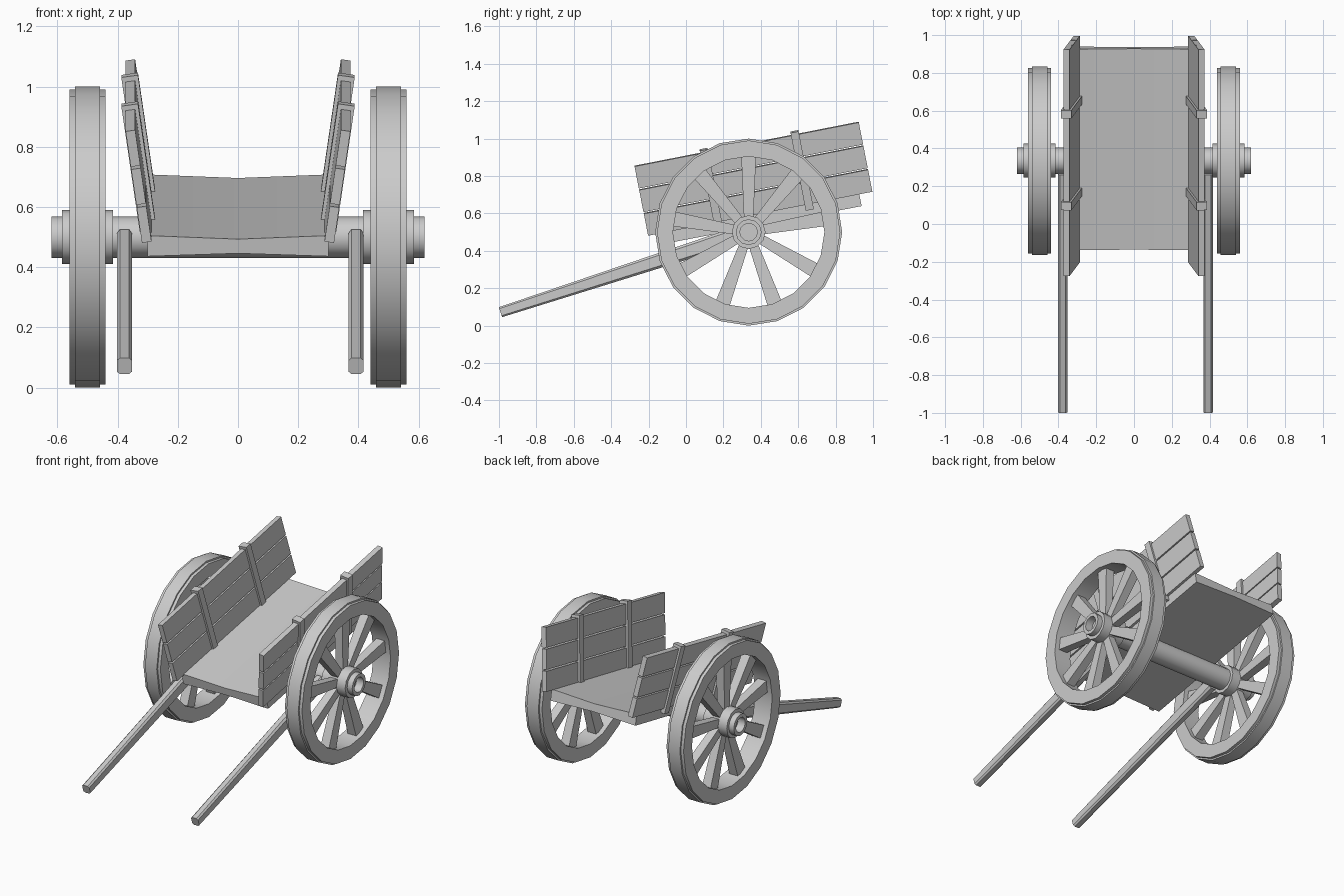
import bpy, bmesh
from math import sin, cos, pi, radians
from mathutils import Vector as V

if "Cube" in bpy.data.objects:
    bpy.data.objects.remove(bpy.data.objects["Cube"])

HUB_Y, HUB_Z = 0.335, 0.5


def finish(name, bm):
    bmesh.ops.remove_doubles(bm, verts=bm.verts, dist=1e-5)
    bmesh.ops.recalc_face_normals(bm, faces=bm.faces)
    me = bpy.data.meshes.new(name)
    bm.to_mesh(me)
    bm.free()
    ob = bpy.data.objects.new(name, me)
    bpy.context.collection.objects.link(ob)
    bpy.ops.object.select_all(action='DESELECT')
    ob.select_set(True)
    bpy.context.view_layer.objects.active = ob
    bpy.ops.object.shade_smooth_by_angle(angle=radians(32))
    return ob


def add_loft(bm, a, b):
    """Capped solid between two matching outlines."""
    va, vb = [bm.verts.new(p) for p in a], [bm.verts.new(p) for p in b]
    n = len(va)
    bm.faces.new(va)
    bm.faces.new(vb)
    for i in range(n):
        j = (i + 1) % n
        bm.faces.new((va[i], va[j], vb[j], vb[i]))


def loft(name, a, b):
    bm = bmesh.new()
    add_loft(bm, a, b)
    return finish(name, bm)


def lathe(name, profile, sides, cx=0.0):
    """Spin a closed (x, radius) outline about the axle line."""
    bm = bmesh.new()
    rings = []
    for k in range(sides):
        t = 2 * pi * k / sides
        rings.append([bm.verts.new((cx + x, HUB_Y + r * sin(t), HUB_Z + r * cos(t)))
                      for x, r in profile])
    n = len(profile)
    for k in range(sides):
        p, q = rings[k], rings[(k + 1) % sides]
        for i in range(n):
            j = (i + 1) % n
            bm.faces.new((p[i], p[j], q[j], q[i]))
    return finish(name, bm)


def ring(hw, r0, r1):
    return [(-hw, r0), (-hw, r1), (hw, r1), (hw, r0)]


# axle with recessed ends
half = [(0.57, 0.0), (0.57, 0.047), (0.62, 0.047), (0.62, 0.069)]
bm_axle = [(x, max(r, 1e-7)) for x, r in half] + \
          [(-x, max(r, 1e-7)) for x, r in reversed(half)]
lathe("axle", bm_axle, 12)

for side, s in (("left", -1), ("right", 1)):
    # wheel: rim, tyre, hub
    cx = s * 0.5
    lathe(side + "_wheel_rim", ring(0.06, 0.405, 0.49), 20, cx)
    lathe(side + "_wheel_tyre", ring(0.041, 0.47, 0.5), 20, cx)
    lathe(side + "_wheel_hub", ring(0.085, 0.05, 0.09), 12, cx)

    # nine flared spokes
    bm = bmesh.new()
    for k in range(9):
        t = 2 * pi * k / 9
        out, tan = V((0, sin(t), cos(t))), V((0, cos(t), -sin(t)))

        def section(r, w, d):
            c = V((cx, HUB_Y, HUB_Z)) + out * r
            return [c + tan * w * a + V((d * b, 0, 0))
                    for a, b in ((-1, -1), (1, -1), (1, 1), (-1, 1))]
        add_loft(bm, section(0.07, 0.025, 0.024), section(0.42, 0.04, 0.03))
    finish(side + "_wheel_spokes", bm)

    # leaning side panel frame: u along, v up, n outward
    pitch, lean = radians(11.1), radians(8.2)
    o = V((s * 0.303, -0.203, 0.483))
    u = V((0, cos(pitch), sin(pitch)))
    up = V((0, -sin(pitch), cos(pitch)))
    v = up * cos(lean) + V((s * sin(lean), 0, 0))
    n = V((s * cos(lean), 0, 0)) - up * sin(lean)

    def slab(name, u0, u1, v0, v1, h):
        def end(uu):
            return [o + u * uu + v * a + n * b
                    for a, b in ((v0, -h), (v1, -h), (v1, h), (v0, h))]
        return loft(name, end(u0), end(u1))

    # three planks and two battens
    for i in range(3):
        slab(f"{side}_plank_{i + 1}", 0, 1.222, i * 0.13, i * 0.13 + 0.121, 0.016)
    for i, c in enumerate((0.38, 0.875)):
        slab(f"{side}_batten_{i + 1}", c - 0.022, c + 0.022, -0.03, 0.398, 0.028)

    # tapered pull shaft, chamfered section
    sx = 0.392 if s > 0 else -0.377
    slope = radians(18)
    along, rise = V((0, cos(slope), sin(slope))), V((0, -sin(slope), cos(slope)))
    octo = ((-1, -.7), (-.6, -1), (.6, -1), (1, -.7), (1, .7), (.6, 1), (-.6, 1), (-1, .7))

    def shaft_end(d, h):
        c = V((sx, -0.992, 0.072)) + along * d
        return [c + V((0.025 * a, 0, 0)) + rise * h * b for a, b in octo]
    loft(side + "_shaft", shaft_end(0, 0.028), shaft_end(1.33, 0.045))

# tilted bed, slightly hollowed across its width
tilt = radians(10.8)
d, w = V((0, cos(tilt), sin(tilt))), V((0, -sin(tilt), cos(tilt)))
outline = ((-.3, 0), (0, -.012), (.3, 0), (.3, -.07), (0, -.06), (-.3, -.07))


def bed_end(t):
    return [V((x, -0.138, 0.505)) + d * t + w * z for x, z in outline]


loft("cart_bed", bed_end(0), bed_end(1.083))
